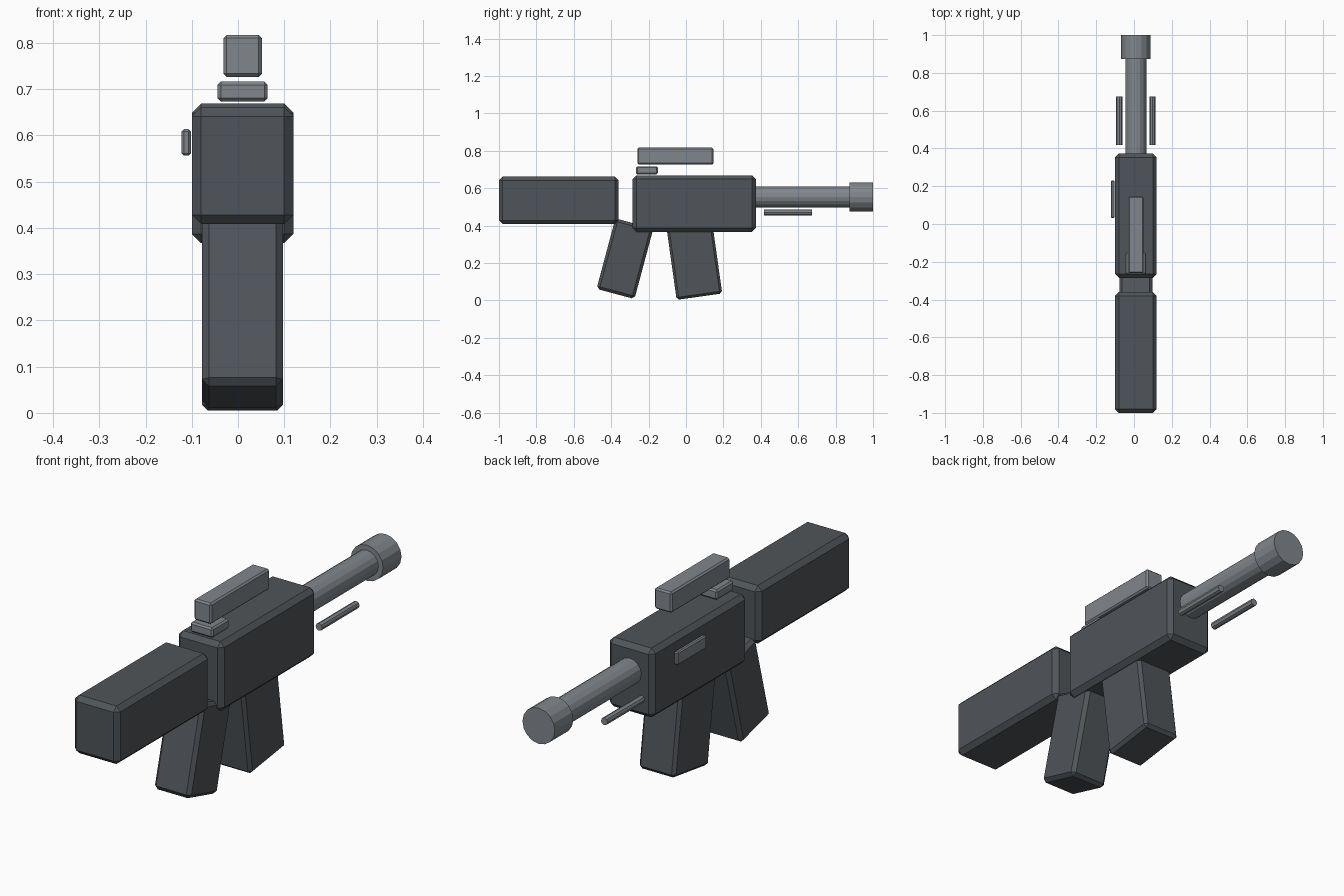
import bpy, bmesh
from math import radians
from mathutils import Matrix, Vector

if "Cube" in bpy.data.objects:
    bpy.data.objects.remove(bpy.data.objects["Cube"])

CX = 0.01  # shared centre line of the body


def material(name, colour):
    m = bpy.data.materials.new(name)
    m.diffuse_color = (*colour, 1)
    m.use_nodes = True
    m.node_tree.nodes["Principled BSDF"].inputs["Base Color"].default_value = m.diffuse_color
    return m


DARK = material("dark_metal", (0.08, 0.09, 0.10))
LIGHT = material("light_metal", (0.22, 0.24, 0.26))


def finish(name, bm, mat):
    me = bpy.data.meshes.new(name)
    bm.to_mesh(me)
    bm.free()
    me.materials.append(mat)
    ob = bpy.data.objects.new(name, me)
    bpy.context.collection.objects.link(ob)
    return ob


def block(name, centre, size, bevel, mat, tilt=0):
    """Chamfered box, tilted about x."""
    bm = bmesh.new()
    bmesh.ops.create_cube(bm, size=1, matrix=Matrix.Diagonal((*size, 1)))
    ob = finish(name, bm, mat)
    ob.location = centre
    ob.rotation_euler.x = radians(tilt)
    mod = ob.modifiers.new("chamfer", 'BEVEL')
    mod.width = bevel
    mod.segments = 1
    return ob


def tube(name, x, z, y0, y1, radius, sides, mat):
    """Capped cylinder lying along y."""
    bm = bmesh.new()
    bmesh.ops.create_cone(bm, cap_ends=True, segments=sides, radius1=radius,
                          radius2=radius, depth=y1 - y0,
                          matrix=Matrix.Rotation(radians(-90), 4, 'X'))
    ob = finish(name, bm, mat)
    ob.location = Vector((x, (y0 + y1) / 2, z))
    return ob


# Main body
block("receiver", (CX, 0.044, 0.518), (0.22, 0.658, 0.302), 0.02, DARK)
block("stock", (CX, -0.68, 0.535), (0.22, 0.64, 0.253), 0.02, DARK)

# Slanted grip and magazine
block("grip", (CX, -0.3265, 0.223), (0.175, 0.21, 0.39), 0.015, DARK, -15)
block("magazine", (CX, 0.044, 0.218), (0.175, 0.246, 0.40), 0.013, DARK, 8)

# Barrel and muzzle
tube("barrel", CX, 0.553, 0.34, 0.90, 0.056, 16, LIGHT)
tube("muzzle", CX, 0.553, 0.873, 1.0, 0.078, 16, LIGHT)

# Pair of thin rods under the barrel
for side, s in (("left", -1), ("right", 1)):
    tube(f"rod_{side}", CX + s * 0.088, 0.471, 0.417, 0.674, 0.016, 8, LIGHT)

# Sight, its mount and the bolt handle
block("sight", (CX, -0.057, 0.772), (0.083, 0.406, 0.091), 0.007, LIGHT)
block("sight_mount", (CX, -0.209, 0.695), (0.108, 0.117, 0.043), 0.007, LIGHT)
block("bolt_handle", (-0.112, 0.131, 0.585), (0.02, 0.198, 0.057), 0.005, LIGHT)
